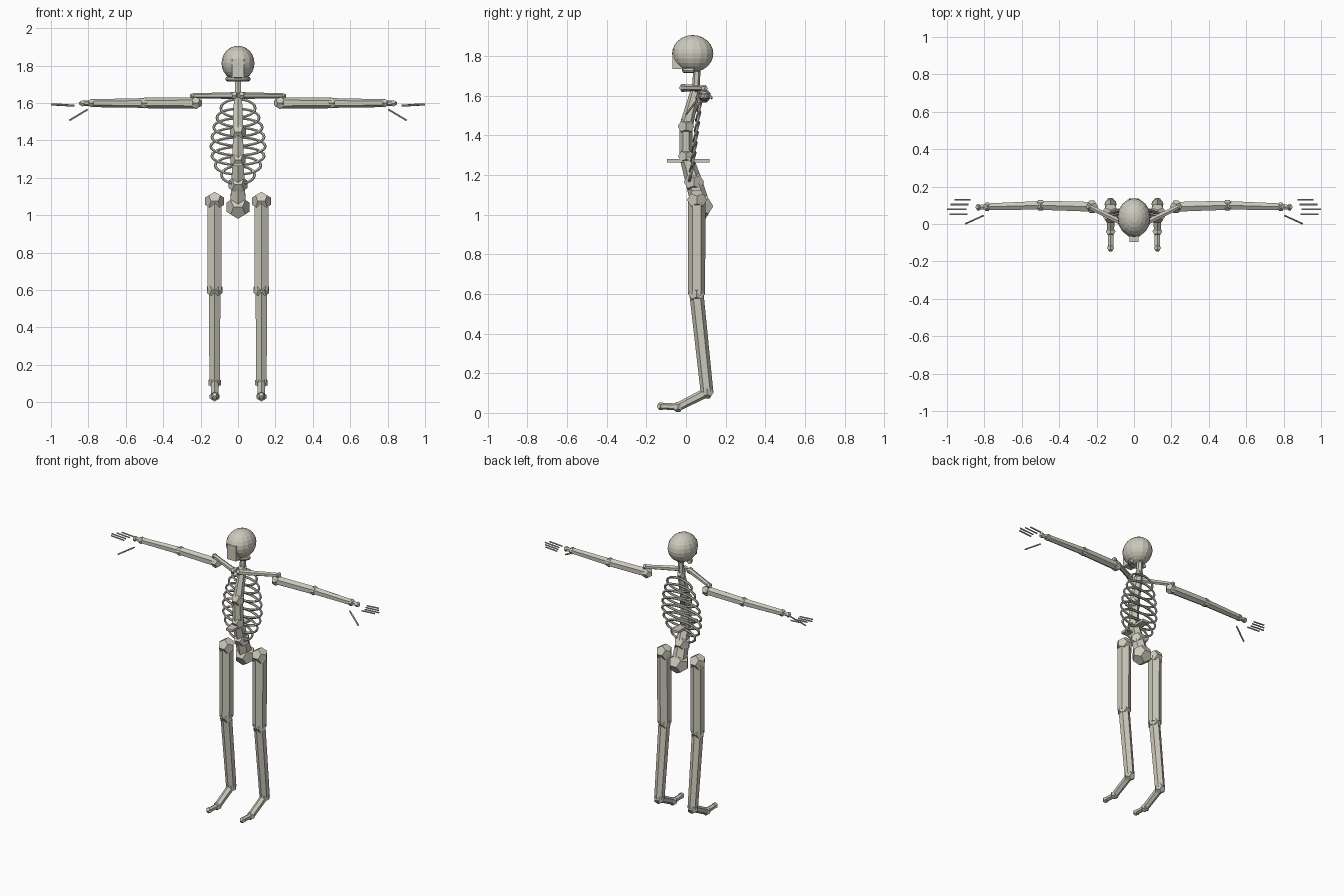
import bpy, bmesh, math
from mathutils import Vector, Matrix

if "Cube" in bpy.data.objects:
    bpy.data.objects.remove(bpy.data.objects["Cube"])

bone_mat = bpy.data.materials.new("bone")
bone_mat.diffuse_color = (0.60, 0.585, 0.50, 1)
bone_mat.use_nodes = True
bone_mat.node_tree.nodes["Principled BSDF"].inputs["Base Color"].default_value = bone_mat.diffuse_color


def finish(bm, name):
    bmesh.ops.recalc_face_normals(bm, faces=bm.faces)
    me = bpy.data.meshes.new(name)
    bm.to_mesh(me)
    bm.free()
    me.materials.append(bone_mat)
    ob = bpy.data.objects.new(name, me)
    bpy.context.collection.objects.link(ob)
    return ob


def shaft(bm, a, b, r1, r2, sides=6):
    """Tapered faceted shaft between two points."""
    a, b = Vector(a), Vector(b)
    d = b - a
    m = Matrix.Translation((a + b) / 2) @ d.to_track_quat('Z', 'Y').to_matrix().to_4x4()
    bmesh.ops.create_cone(bm, cap_ends=True, segments=sides, radius1=r1, radius2=r2,
                          depth=d.length, matrix=m)


def knob(bm, c, r):
    """Dodecahedral joint."""
    p = (1 + 5 ** 0.5) / 2
    s = (-1, 1)
    pts = [(x, y, z) for x in s for y in s for z in s]
    for i in s:
        for j in s:
            pts += [(0, i / p, j * p), (i / p, j * p, 0), (i * p, 0, j / p)]
    vs = [bm.verts.new(Vector(c) + Vector(q) * r / 3 ** 0.5) for q in pts]
    bmesh.ops.convex_hull(bm, input=vs)
    edges = list({e for v in vs for e in v.link_edges})
    bmesh.ops.dissolve_limit(bm, angle_limit=0.05, verts=vs, edges=edges)


def chain(name, joints, shafts):
    """Joints as (point, radius); shafts as (start radius, end radius)."""
    bm = bmesh.new()
    for c, r in joints:
        knob(bm, c, r)
    for (a, _), (b, _), (r1, r2) in zip(joints, joints[1:], shafts):
        shaft(bm, a, b, r1, r2)
    return finish(bm, name)


def tube(bm, pts, r, closed=False, sides=6):
    """Round tube through points."""
    n = len(pts)
    rings = []
    for i, q in enumerate(pts):
        nxt = pts[(i + 1) % n] if closed else pts[min(i + 1, n - 1)]
        prv = pts[i - 1] if closed else pts[max(i - 1, 0)]
        rot = (nxt - prv).to_track_quat('Z', 'Y')
        rings.append([bm.verts.new(q + rot @ Vector((r * math.cos(t), r * math.sin(t), 0)))
                      for t in (2 * math.pi * k / sides for k in range(sides))])
    for i in range(n if closed else n - 1):
        # align neighbouring rings so the tube does not twist
        a, b = rings[i], rings[(i + 1) % n]
        o = min(range(sides), key=lambda k: (b[k].co - a[0].co).length)
        for k in range(sides):
            bm.faces.new((a[k], a[(k + 1) % sides],
                          b[(k + 1 + o) % sides], b[(k + o) % sides]))
    if not closed:
        bm.faces.new(rings[0])
        bm.faces.new(rings[-1])


def box(name, lo, hi):
    lo, hi = Vector(lo), Vector(hi)
    bm = bmesh.new()
    bmesh.ops.create_cube(bm, size=1, matrix=Matrix.Translation((lo + hi) / 2)
                          @ Matrix.Diagonal((*(hi - lo), 1)))
    return finish(bm, name)


# Skull
bm = bmesh.new()
bmesh.ops.create_uvsphere(bm, u_segments=16, v_segments=12, radius=1,
                          matrix=Matrix.Translation((0, 0.034, 1.813))
                          @ Matrix.Diagonal((0.088, 0.104, 0.093, 1)))
finish(bm, "skull")
box("face", (-0.033, -0.068, 1.735), (0.033, 0.0, 1.835))

# Lower jaw: finely divided arc under the skull
bm = bmesh.new()
arc = [Vector((0.052 * math.cos(t), 0.04 - 0.045 * math.sin(t), 1.728))
       for t in (math.pi * k / 24 for k in range(25))]
tube(bm, arc, 0.015, sides=10)
finish(bm, "jaw")

# Spine and neck
chain("spine",
      [((0, 0.075, 1.043), 0.067), ((0, 0.04, 1.165), 0.055), ((0, 0, 1.295), 0.043),
       ((0, 0, 1.445), 0.045), ((0, 0.05, 1.635), 0.03), ((0, 0.055, 1.735), 0.024)],
      [(0.048, 0.042), (0.042, 0.034), (0.033, 0.032), (0.034, 0.024), (0.02, 0.018)])

# Thin flat plate through the lower chest
box("chest_plate", (-0.025, -0.095, 1.264), (0.025, 0.118, 1.28))

# Rib cage: overlapping flat oval hoops
bm = bmesh.new()
widths = [0.088, 0.122, 0.14, 0.146, 0.14, 0.13, 0.113, 0.092]
for i, w in enumerate(widths):
    z = 1.215 + i * 0.051
    y = 0.028 + i * 0.006
    hoop = [Vector((w * math.cos(t), y + 0.012 * math.sin(t), z + 0.048 * math.sin(t)))
            for t in (2 * math.pi * k / 24 for k in range(24))]
    tube(bm, hoop, 0.0075, closed=True)
finish(bm, "ribs")

for s, side in ((-1, "right"), (1, "left")):
    # Collar bone
    chain(side + "_collar_bone",
          [((s * 0.02, -0.015, 1.64), 0.022), ((s * 0.24, 0.093, 1.638), 0.018)],
          [(0.018, 0.014)])
    # Arm down to the palm
    chain(side + "_arm",
          [((s * 0.225, 0.092, 1.6), 0.036), ((s * 0.5, 0.1, 1.6), 0.031),
           ((s * 0.785, 0.092, 1.599), 0.024), ((s * 0.832, 0.09, 1.598), 0.018)],
          [(0.03, 0.028), (0.026, 0.021), (0.015, 0.014)])
    # Fingers and thumb, floating beyond the palm
    bm = bmesh.new()
    for x0, x1, y in ((0.875, 0.96, 0.13), (0.885, 0.98, 0.104),
                      (0.895, 1.0, 0.078), (0.89, 0.985, 0.052)):
        shaft(bm, (s * x0, y, 1.586), (s * x1, y, 1.592), 0.005, 0.005)
    shaft(bm, (s * 0.805, 0.045, 1.565), (s * 0.9, 0.002, 1.508), 0.005, 0.005)
    finish(bm, side + "_fingers")
    # Leg and foot
    chain(side + "_leg",
          [((s * 0.125, 0.055, 1.075), 0.054), ((s * 0.125, 0.053, 0.6), 0.045),
           ((s * 0.125, 0.106, 0.105), 0.036), ((s * 0.125, -0.04, 0.03), 0.028),
           ((s * 0.125, -0.128, 0.034), 0.021)],
          [(0.044, 0.043), (0.036, 0.032), (0.024, 0.022), (0.018, 0.016)])
